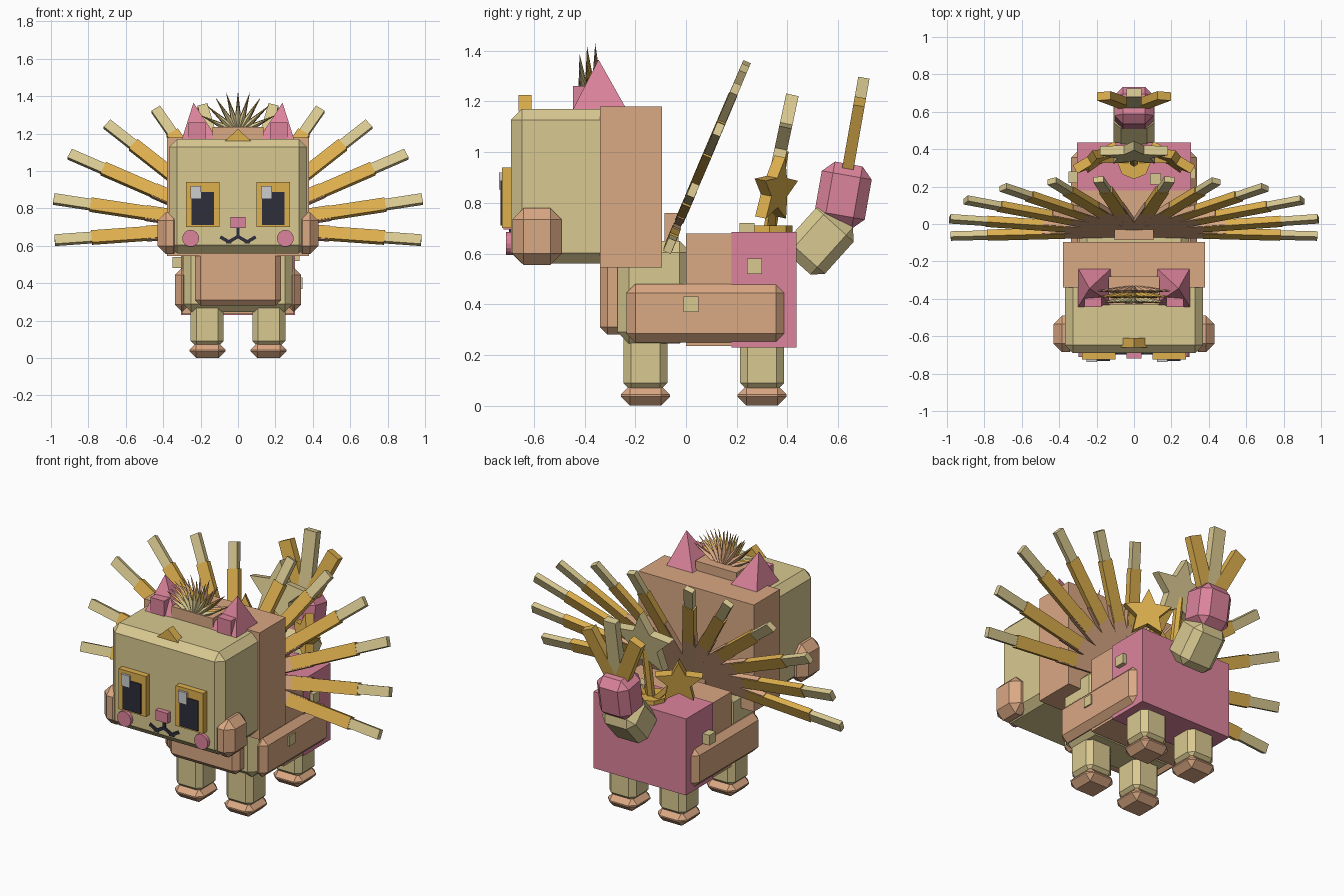
import bpy, bmesh, math
from mathutils import Matrix, Vector

cube = bpy.data.objects.get("Cube")
if cube:
    bpy.data.objects.remove(cube)


def linear(v):
    v /= 255
    return v / 12.92 if v < 0.04 else ((v + 0.055) / 1.055) ** 2.4


def material(name, rgb):
    m = bpy.data.materials.new(name)
    m.use_nodes = True
    c = [linear(v) for v in rgb] + [1]
    m.diffuse_color = c
    m.node_tree.nodes["Principled BSDF"].inputs["Base Color"].default_value = c
    return m


cream = material("cream", (217, 201, 145))
tan = material("tan", (218, 168, 131))
pink = material("pink", (220, 132, 156))
gold = material("gold", (222, 176, 78))
dark = material("dark", (46, 46, 60))
grey = material("light grey", (205, 205, 205))


def finish(name, bm, mat, matrix=None):
    if matrix:
        bm.transform(matrix)
    bmesh.ops.recalc_face_normals(bm, faces=bm.faces)
    me = bpy.data.meshes.new(name)
    bm.to_mesh(me)
    bm.free()
    me.materials.append(mat)
    ob = bpy.data.objects.new(name, me)
    bpy.context.collection.objects.link(ob)
    return ob


def block(name, size, mat, matrix, chamfer=0):
    bm = bmesh.new()
    bmesh.ops.create_cube(bm, size=1, matrix=Matrix.Diagonal((*size, 1)))
    if chamfer:
        bmesh.ops.bevel(bm, geom=bm.edges[:], offset=chamfer, segments=1,
                        affect='EDGES', profile=0.5)
    return finish(name, bm, mat, matrix)


def box(name, x, y, z, mat, chamfer=0):
    mid = [(a + b) / 2 for a, b in (x, y, z)]
    return block(name, [b - a for a, b in (x, y, z)], mat,
                 Matrix.Translation(mid), chamfer)


def plate(name, points, depth, mat, matrix):
    # outline in x and z, thickened along y
    bm = bmesh.new()
    face = bm.faces.new([bm.verts.new((x, -depth / 2, z)) for x, z in points])
    ext = bmesh.ops.extrude_face_region(bm, geom=[face])
    bmesh.ops.translate(bm, vec=(0, depth, 0),
                        verts=[g for g in ext["geom"] if isinstance(g, bmesh.types.BMVert)])
    return finish(name, bm, mat, matrix)


def cone(name, radius, tip_radius, height, sides, mat, matrix):
    bm = bmesh.new()
    bmesh.ops.create_cone(bm, cap_ends=True, segments=sides, radius1=radius,
                          radius2=tip_radius, depth=height,
                          matrix=Matrix.Translation((0, 0, height / 2)))
    return finish(name, bm, mat, matrix)


def at(x, y, z, rx=0, ry=0, rz=0):
    m = Matrix.Translation((x, y, z))
    for angle, axis in ((rz, 'Z'), (ry, 'Y'), (rx, 'X')):
        m = m @ Matrix.Rotation(math.radians(angle), 4, axis)
    return m


# Body
box("body_front", (-0.295, 0.295), (-0.27, 0.02), (0.245, 0.65), cream, 0.045)
box("body_middle", (-0.3, 0.3), (0, 0.2), (0.235, 0.68), tan)
box("body_rear", (-0.305, 0.305), (0.18, 0.435), (0.23, 0.685), pink)
box("chest_plate", (-0.23, 0.23), (-0.34, -0.2), (0.28, 0.6), tan, 0.03)

# Head
box("head", (-0.37, 0.37), (-0.69, -0.25), (0.56, 1.17), cream, 0.043)
box("head_back", (-0.38, 0.38), (-0.34, -0.095), (0.545, 1.18), tan)
box("crown", (-0.135, 0.135), (-0.43, -0.28), (1.15, 1.235), tan)
plate("forehead_point", [(-0.07, 1.16), (0.07, 1.16), (0, 1.225)], 0.05, gold, at(0, -0.635, 0))

# Paired parts
for s, side in ((1, "left"), (-1, "right")):
    def span(a, b):
        return tuple(sorted((s * a, s * b)))

    box(side + "_side_panel", span(0.26, 0.337), (-0.235, 0.39), (0.25, 0.48), tan, 0.035)
    box(side + "_cheek_tuft", span(0.3, 0.43), (-0.685, -0.49), (0.555, 0.78), tan, 0.045)
    for y, end in ((-0.16, "front"), (0.3, "back")):
        box(f"{side}_{end}_leg", span(0.077, 0.253), (y - 0.087, y + 0.087),
            (0.06, 0.3), cream, 0.03)
        box(f"{side}_{end}_foot", span(0.067, 0.26), (y - 0.097, y + 0.097),
            (0, 0.08), tan, 0.036)

    # Ear: four-sided pyramid with a leaning tip
    bm = bmesh.new()
    base = [bm.verts.new(p) for p in ((s * 0.3, -0.445, 1.17), (s * 0.11, -0.43, 1.17),
                                      (s * 0.12, -0.235, 1.17), (s * 0.3, -0.235, 1.17))]
    tip = bm.verts.new((s * 0.238, -0.345, 1.365))
    bm.faces.new(base)
    for i in range(4):
        bm.faces.new((base[i], base[i - 1], tip))
    finish(side + "_ear", bm, pink)
    box(side + "_inner_ear", span(0.175, 0.265), (-0.445, -0.39), (1.16, 1.26), pink)

    # Eye with its highlight on the same hand on both sides
    cx = s * 0.188
    box(side + "_eye_frame", (cx - 0.09, cx + 0.09), (-0.725, -0.67), (0.7, 0.94), gold)
    box(side + "_pupil", (cx - 0.06, cx + 0.06), (-0.732, -0.72), (0.71, 0.888), dark)
    box(side + "_eye_highlight", (cx - 0.065, cx - 0.01), (-0.738, -0.72), (0.852, 0.92), grey)
    cone(side + "_blush", 0.045, 0.045, 0.03, 16, pink, at(s * 0.253, -0.68, 0.64, rx=90))

    # Mouth strokes
    for i, (x, z, w, tilt) in enumerate(((0.025, 0.635, 0.055, 30), (0.05, 0.622, 0.03, 0),
                                         (0.075, 0.636, 0.045, -30))):
        block(f"{side}_mouth_{i}", (w, 0.015, 0.018), dark,
              at(s * x, -0.69, z, ry=s * tilt))

box("nose", (-0.04, 0.04), (-0.72, -0.67), (0.695, 0.755), pink)
box("mouth_centre", (-0.008, 0.008), (-0.697, -0.68), (0.64, 0.7), dark)

# Head tuft: three rows of spikes
for row, (y, length, lean, mat) in enumerate(((-0.4, 0.19, 6, cream), (-0.375, 0.22, 4, gold),
                                              (-0.35, 0.23, 2, tan))):
    for i in range(9):
        cone(f"tuft_spike_{row}_{i}", 0.026, 0, length, 4, mat,
             at(0, y, 1.2, ry=(i - 4) * 16, rx=lean))

# Fan of three-part quills behind the head
box("quill_base", (-0.105, 0.105), (-0.085, -0.03), (0.64, 0.76), tan)
root = Vector((0, -0.04, 0.7))
normal = Vector((0, 1, -0.42)).normalized()
tips = ((0.98, 0.63), (0.985, 0.85), (0.9, 1.09), (0.7, 1.25), (0.44, 1.33), (0.19, 1.35))
for s in (1, -1):
    for i, (x, z) in enumerate(tips):
        ray = Vector((s * x, -0.035 + 0.42 * (z - 0.7), z)) - root
        d = ray.normalized()
        frame = Matrix((normal.cross(d), normal, d)).transposed().to_4x4()
        for part, a, b, w, t, mat in (("base", 0, 0.5, 0.08, 0.03, tan),
                                      ("middle", 0.38, 0.8, 0.07, 0.036, gold),
                                      ("tip", 0.77, 1, 0.055, 0.032, cream)):
            block(f"quill_{part}_{i}", (w, t, (b - a) * ray.length), mat,
                  Matrix.Translation(root + ray * (a + b) / 2) @ frame)

# Studs on the body
for x, y, z in ((0.315, 0.02, 0.4), (0.3, 0.27, 0.55), (-0.32, 0.25, 0.51), (0.115, 0.24, 0.69)):
    box("body_stud", (x - 0.03, x + 0.03), (y - 0.03, y + 0.03), (z - 0.03, z + 0.03), cream)

# Tail
block("tail_base", (0.22, 0.2, 0.25), cream, at(0, 0.53, 0.65, rx=-42), 0.04)
block("tail_tip", (0.21, 0.2, 0.25), pink, at(0, 0.62, 0.83, rx=-10), 0.045)
for tilt, length, mat in ((0, 0.44, cream), (25, 0.38, gold), (-25, 0.38, gold)):
    block("tail_plume", (0.08, 0.045, length), mat,
          at(0, 0.625, 0.86, rx=-10) @ at(0, 0, 0, ry=tilt) @ at(0, 0, length / 2))


# Stars on the back
def star(name, radius, mat, matrix):
    points = []
    for i in range(10):
        r = radius if i % 2 == 0 else radius * 0.48
        points.append((r * math.sin(i * math.pi / 5), r * math.cos(i * math.pi / 5)))
    plate(name, points, 0.05, mat, matrix)


cone("star_stand", 0.09, 0.09, 0.03, 8, gold, at(0, 0.33, 0.68))
cone("star_post", 0.025, 0.025, 0.32, 6, gold, at(0, 0.33, 0.69, rx=-9))
star("centre_star", 0.19, cream, at(0, 0.38, 1.04, rx=-12))
for s, side in ((1, "left"), (-1, "right")):
    star(side + "_star", 0.135, gold, at(s * 0.2, 0.35, 0.85, rx=-10, rz=s * -30))
    block(side + "_star_post", (0.03, 0.03, 0.24), gold, at(s * 0.1, 0.34, 0.76, ry=s * 45))
